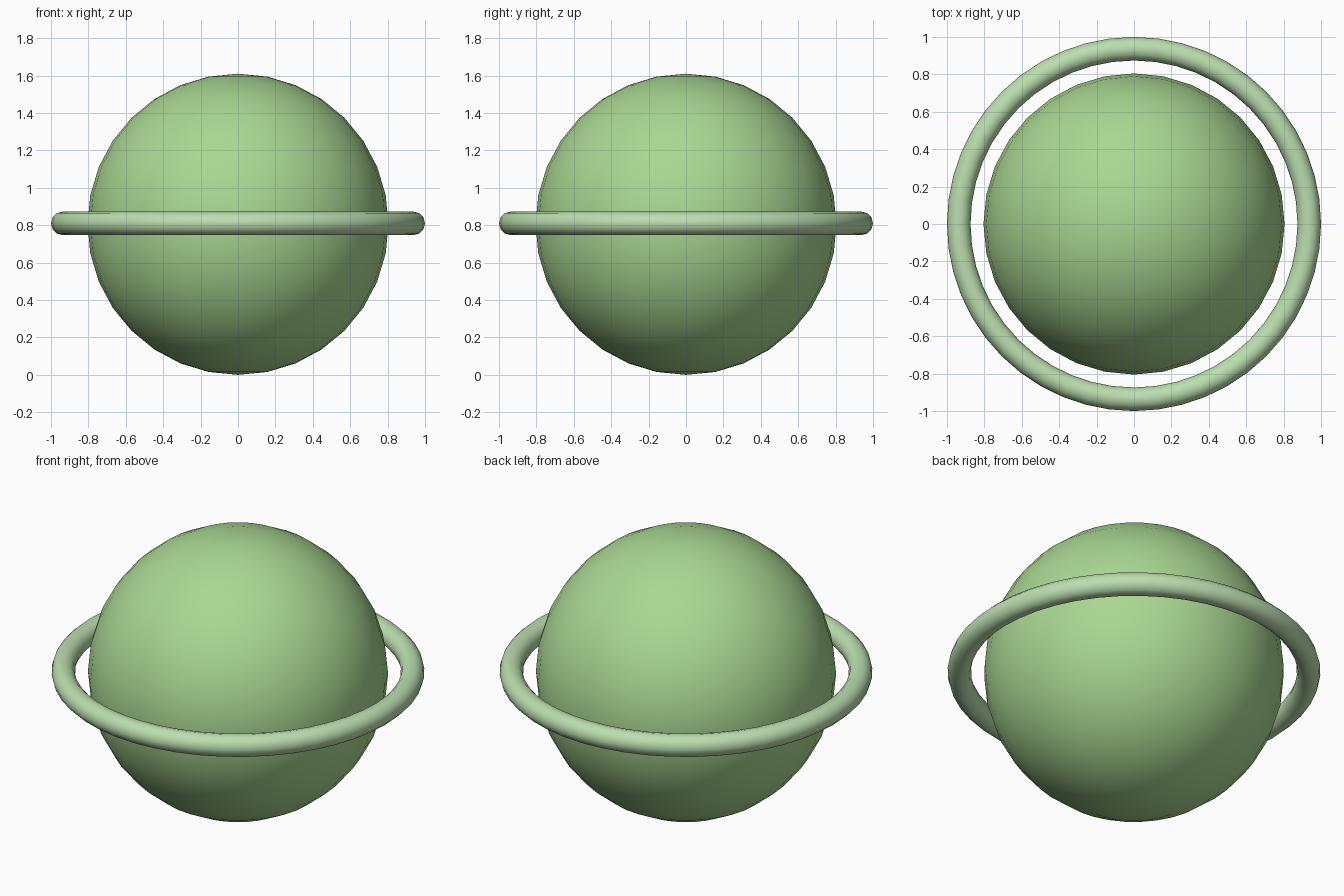
import bpy

if "Cube" in bpy.data.objects:
    bpy.data.objects.remove(bpy.data.objects["Cube"])

RADIUS = 0.805


def finish(name, color):
    obj = bpy.context.object
    obj.name = name
    mat = bpy.data.materials.new(name + "_green")
    mat.diffuse_color = color
    mat.use_nodes = True
    mat.node_tree.nodes["Principled BSDF"].inputs["Base Color"].default_value = mat.diffuse_color
    obj.data.materials.append(mat)
    bpy.ops.object.shade_smooth()
    return obj


# Round body resting on the ground
bpy.ops.mesh.primitive_uv_sphere_add(segments=32, ring_count=16, radius=RADIUS,
                                     location=(0, 0, RADIUS))
finish("planet_body", (0.40, 0.68, 0.29, 1))

# Thin ring floating around the equator
bpy.ops.mesh.primitive_torus_add(major_segments=48, minor_segments=12,
                                 major_radius=0.937, minor_radius=0.063,
                                 location=(0, 0, 0.81))
finish("equator_ring", (0.50, 0.73, 0.43, 1))
